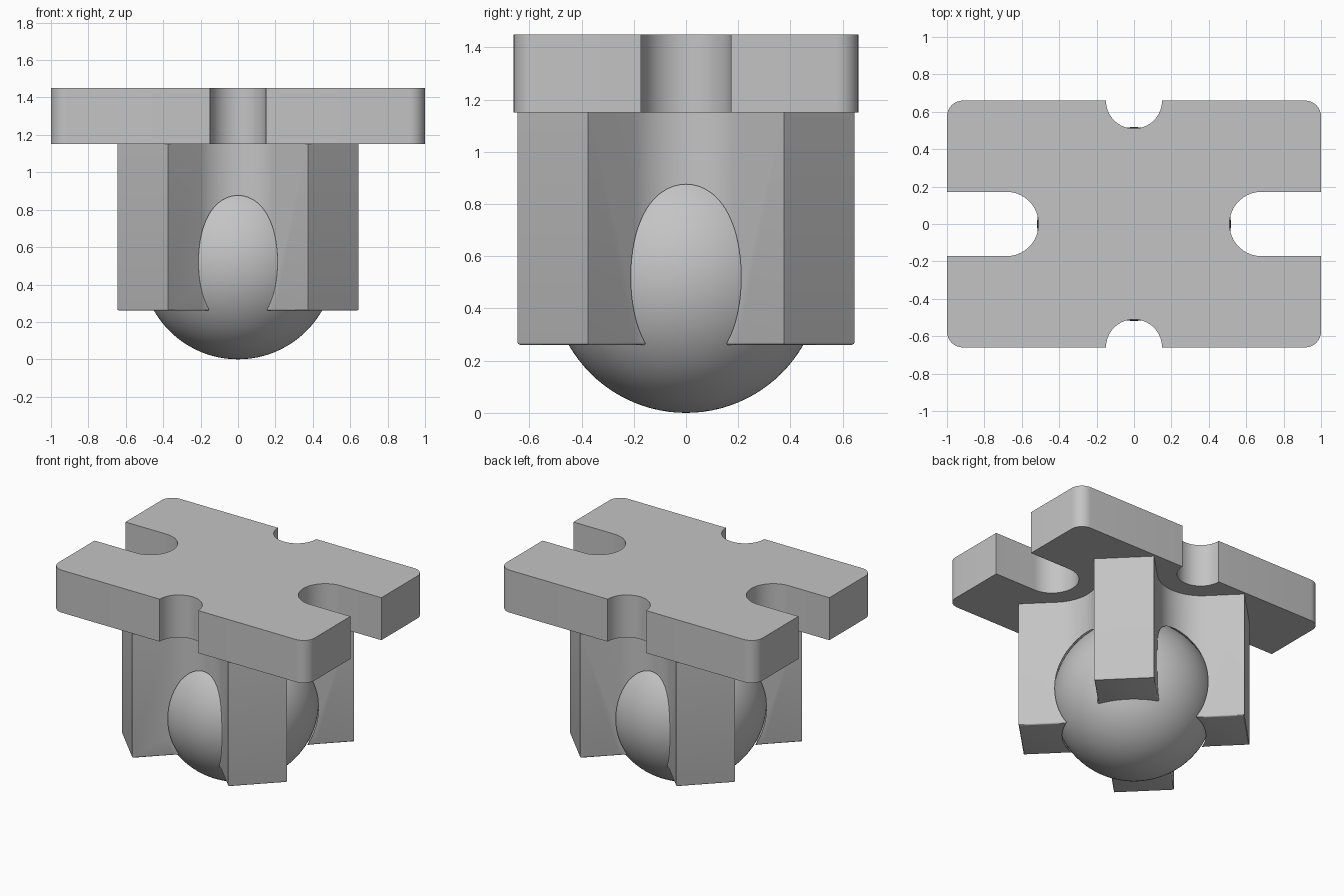
import bpy, bmesh, math
from mathutils import Vector

if "Cube" in bpy.data.objects:
    bpy.data.objects.remove(bpy.data.objects["Cube"])

grey = bpy.data.materials.new("light_grey")
grey.diffuse_color = (0.55, 0.55, 0.55, 1)
grey.use_nodes = True
grey.node_tree.nodes["Principled BSDF"].inputs["Base Color"].default_value = grey.diffuse_color


def arc(cx, cy, r, a0, a1, n=16):
    """Points along an arc, angles in degrees."""
    return [(cx + r * math.cos(math.radians(a0 + (a1 - a0) * i / n)),
             cy + r * math.sin(math.radians(a0 + (a1 - a0) * i / n))) for i in range(n + 1)]


def finish(obj, angle=30):
    obj.data.materials.clear()
    obj.data.materials.append(grey)
    bpy.ops.object.select_all(action='DESELECT')
    obj.select_set(True)
    bpy.context.view_layer.objects.active = obj
    bpy.ops.object.shade_smooth_by_angle(angle=math.radians(angle))


def prism(name, pts, z0, z1, bevel=0):
    """Extrude a closed outline, optionally rounding the bottom rim."""
    bm = bmesh.new()
    face = bm.faces.new([bm.verts.new((x, y, z0)) for x, y in pts])
    top = bmesh.ops.extrude_face_region(bm, geom=[face])
    bmesh.ops.translate(bm, vec=Vector((0, 0, z1 - z0)),
                        verts=[v for v in top['geom'] if isinstance(v, bmesh.types.BMVert)])
    bmesh.ops.recalc_face_normals(bm, faces=bm.faces[:])
    if bevel:
        rim = [e for e in bm.edges if all(abs(v.co.z - z0) < 1e-5 for v in e.verts)]
        bmesh.ops.bevel(bm, geom=rim, offset=bevel, segments=3, profile=0.5, affect='EDGES')
    mesh = bpy.data.meshes.new(name)
    bm.to_mesh(mesh)
    bm.free()
    obj = bpy.data.objects.new(name, mesh)
    bpy.context.collection.objects.link(obj)
    return obj


def sphere(name, r, z):
    bpy.ops.mesh.primitive_uv_sphere_add(segments=96, ring_count=48, radius=r, location=(0, 0, z))
    bpy.context.object.name = name
    return bpy.context.object


# Mounting plate: rounded corners, long end slots, half-round side notches
HX, HY, RC, RS, RN = 1.0, 0.66, 0.085, 0.172, 0.15
half = arc(0.682, 0, RS, 180, 90)                              # right slot, upper half
half += [(HX, RS)] + arc(HX - RC, HY - RC, RC, 0, 90, 8)        # corner
half += arc(0, HY, RN, 0, -180, 32)                            # back notch
half += arc(-HX + RC, HY - RC, RC, 90, 180, 8) + [(-HX, RS)]
half += arc(-0.682, 0, RS, 90, 0)                              # left slot, upper half
outline = half + [(-x, -y) for x, y in half[1:-1]]
# the 180 degree copy starts at the left slot, so its shared end points are dropped
finish(prism("mounting_plate", outline, 1.15, 1.45))

# Housing: four diagonal arms joined by concave arcs
cross = []
for k in range(4):
    c, s = round(math.cos(k * math.pi / 2)), round(math.sin(k * math.pi / 2))
    quarter = [(0.375, -0.645), (0.645, -0.375)] + arc(0.67, 0, 0.283, 225, 135, 24)
    cross += [(x * c - y * s, x * s + y * c) for x, y in quarter]
housing = prism("four_arm_housing", cross, 0.26, 1.15, 0.01)

# Socket cut slightly larger than the ball
cutter = sphere("socket_cutter", 0.526, 0.52)
cutter.hide_render = True
cut = housing.modifiers.new("socket", 'BOOLEAN')
cut.object = cutter
cut.operation = 'DIFFERENCE'
cut.solver = 'EXACT'
bpy.context.view_layer.objects.active = housing
bpy.ops.object.modifier_apply(modifier=cut.name)
bpy.data.objects.remove(cutter)
finish(housing)

# Rolling ball
finish(sphere("rolling_ball", 0.518, 0.518))
